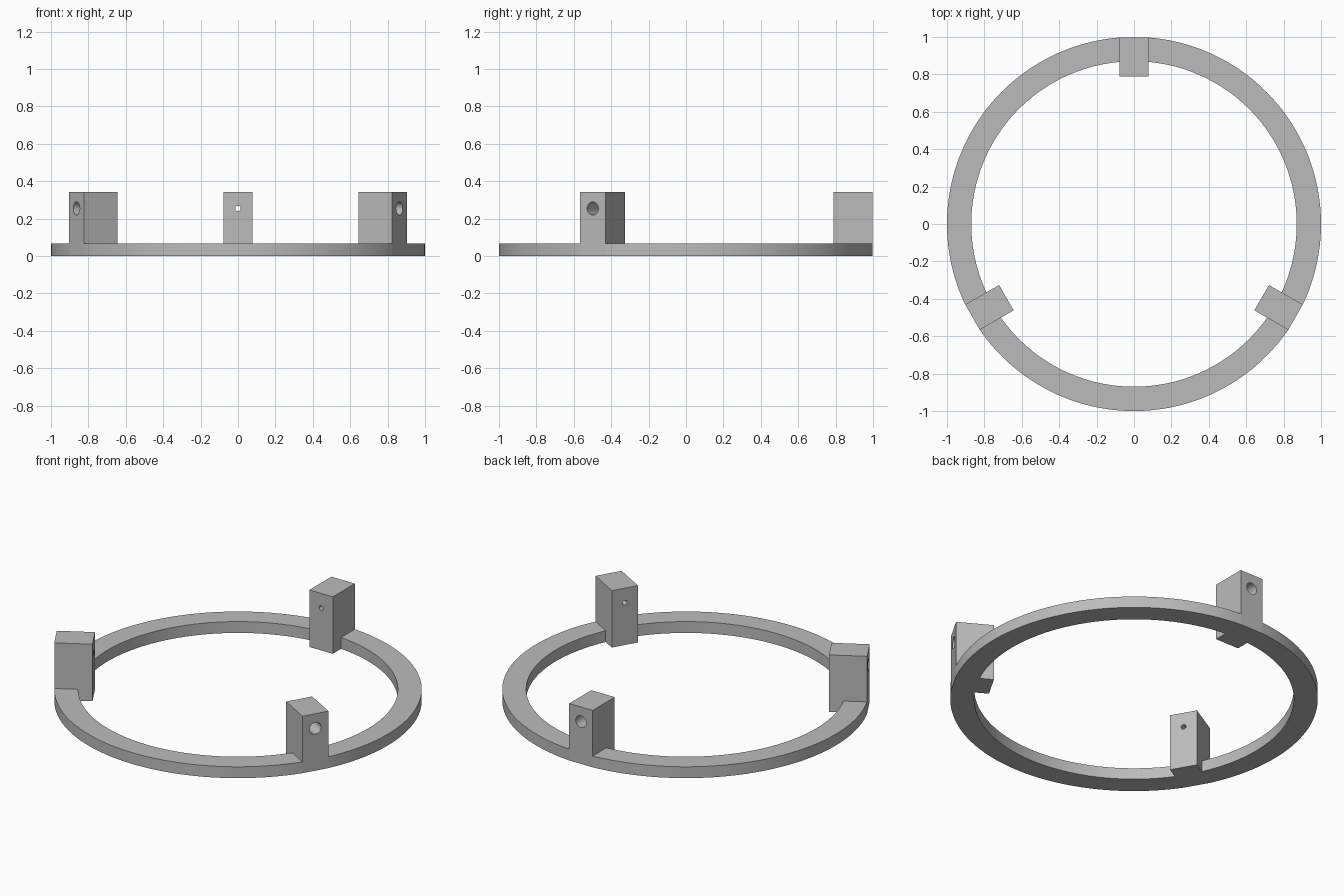
import bpy, bmesh, math
from mathutils import Matrix

if "Cube" in bpy.data.objects:
    bpy.data.objects.remove(bpy.data.objects["Cube"])

R_OUT, R_IN, RING_H = 1.0, 0.87, 0.068
HALF_W, BLOCK_IN, BLOCK_H = 0.078, 0.788, 0.342
BLOCK_OUT = math.sqrt(R_OUT**2 - HALF_W**2)
HOLE_Z, BORE_R, PIN_R, BORE_DEPTH = 0.254, 0.035, 0.014, 0.15
SEGS = 60

grey = bpy.data.materials.new("grey_plastic")
grey.use_nodes = True
colour = (0.5, 0.5, 0.5, 1)
grey.diffuse_color = colour
grey.node_tree.nodes["Principled BSDF"].inputs["Base Color"].default_value = colour


def make_object(name, bm):
    bmesh.ops.recalc_face_normals(bm, faces=bm.faces)
    mesh = bpy.data.meshes.new(name)
    bm.to_mesh(mesh)
    bm.free()
    mesh.materials.append(grey)
    obj = bpy.data.objects.new(name, mesh)
    bpy.context.collection.objects.link(obj)
    return obj


def shade(obj):
    bpy.ops.object.select_all(action="DESELECT")
    obj.select_set(True)
    bpy.context.view_layer.objects.active = obj
    bpy.ops.object.shade_smooth_by_angle(angle=math.radians(30))


def ring_arc(name, start):
    """Flat arc that runs from one block's side to the next."""
    bm = bmesh.new()
    profile = [(R_OUT, 0), (R_OUT, RING_H), (R_IN, RING_H), (R_IN, 0)]
    rows = []
    for i in range(SEGS + 1):
        row = []
        for r, z in profile:
            trim = math.asin(HALF_W / r)
            a = start + trim + (math.tau / 3 - 2 * trim) * i / SEGS
            row.append(bm.verts.new((r * math.cos(a), r * math.sin(a), z)))
        rows.append(row)
    for a, b in zip(rows, rows[1:]):
        for k in range(4):
            n = (k + 1) % 4
            bm.faces.new((a[k], a[n], b[n], b[k]))
    bm.faces.new(rows[0])
    bm.faces.new(rows[-1])
    shade(make_object(name, bm))


def radial_cutter(name, radius, x0, x1):
    """Cylinder along x, used to drill a block."""
    bm = bmesh.new()
    place = Matrix.Translation(((x0 + x1) / 2, 0, HOLE_Z)) @ Matrix.Rotation(math.pi / 2, 4, "Y")
    bmesh.ops.create_cone(bm, cap_ends=True, segments=32, radius1=radius,
                          radius2=radius, depth=x1 - x0, matrix=place)
    obj = make_object(name, bm)
    obj.hide_render = True
    return obj


def block(name, angle):
    """Upright block with a wide outer bore and a narrow through hole."""
    bm = bmesh.new()
    size = Matrix.Diagonal((BLOCK_OUT - BLOCK_IN, 2 * HALF_W, BLOCK_H, 1))
    place = Matrix.Translation(((BLOCK_OUT + BLOCK_IN) / 2, 0, BLOCK_H / 2))
    bmesh.ops.create_cube(bm, size=1, matrix=place @ size)
    obj = make_object(name, bm)
    cutters = [radial_cutter("bore_cutter", BORE_R, BLOCK_OUT - BORE_DEPTH, BLOCK_OUT + 0.1),
               radial_cutter("pin_cutter", PIN_R, BLOCK_IN - 0.1, BLOCK_OUT + 0.05)]
    bpy.context.view_layer.objects.active = obj
    for cutter in cutters:
        mod = obj.modifiers.new("drill", "BOOLEAN")
        mod.operation, mod.solver, mod.object = "DIFFERENCE", "EXACT", cutter
        bpy.ops.object.modifier_apply(modifier=mod.name)
    for cutter in cutters:
        bpy.data.objects.remove(cutter)
    obj.data.transform(Matrix.Rotation(angle, 4, "Z"))
    shade(obj)


# Three blocks, evenly spaced, with ring arcs between them
for i, side in enumerate(("back", "right", "left")):
    angle = math.pi / 2 + i * math.tau / 3
    block(side + "_block", angle)
    ring_arc("ring_arc_after_" + side, angle)
